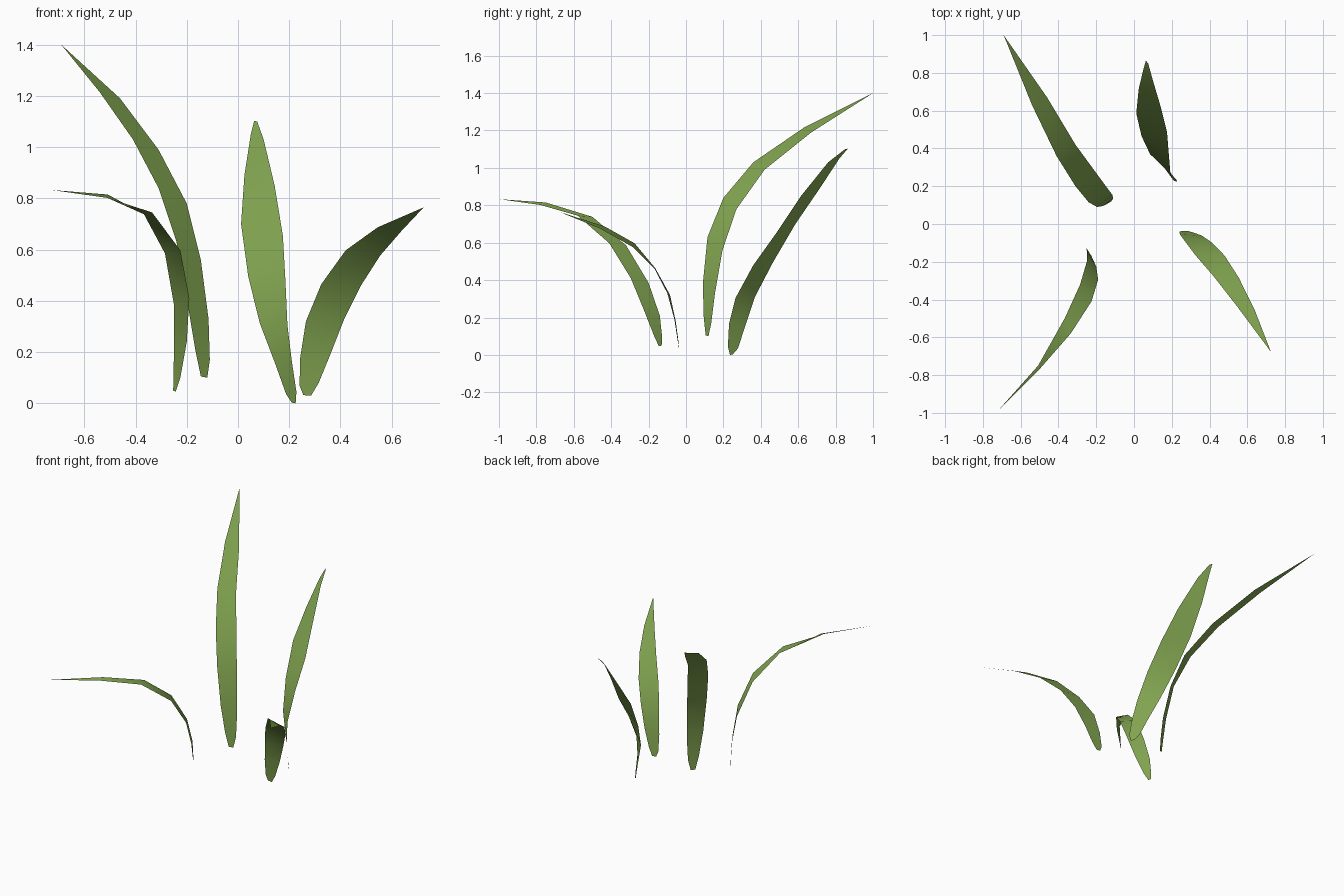
import bpy, bmesh

green = bpy.data.materials.new("leaf_green")
green.diffuse_color = (0.22, 0.37, 0.08, 1)


def blade(name, left, right):
    """Thin ribbon lofted between two edge curves; shared end points become a tip."""
    bm = bmesh.new()
    rungs = [(bm.verts.new(a), bm.verts.new(b)) for a, b in zip(left, right)]
    for (a, b), (c, d) in zip(rungs, rungs[1:]):
        bm.faces.new((a, b, d, c))
    bmesh.ops.remove_doubles(bm, verts=bm.verts, dist=0.001)
    for f in bm.faces:
        f.smooth = True
    mesh = bpy.data.meshes.new(name)
    bm.to_mesh(mesh)
    bm.free()
    mesh.materials.append(green)
    bpy.context.collection.objects.link(bpy.data.objects.new(name, mesh))


# Tall blade arching to the back left
tip = (-.69, 1.0, 1.4)
blade("tall_blade_back_left",
      [(-.145, .105, .105), (-.165, .095, .2), (-.195, .09, .38), (-.24, .115, .63),
       (-.31, .2, .84), (-.41, .36, 1.03), (-.54, .63, 1.215), tip],
      [(-.12, .12, .1), (-.11, .135, .17), (-.115, .155, .33), (-.145, .195, .56),
       (-.2, .27, .78), (-.31, .42, .99), (-.46, .67, 1.19), tip])

# Broad upright blade leaning back
blade("upright_blade_back_right",
      [(.21, .25, .003), (.188, .278, .035), (.147, .315, .15), (.085, .37, .313), (.04, .465, .495),
       (.012, .585, .7), (.025, .715, .89), (.05, .82, 1.05), (.063, .865, 1.103)],
      [(.225, .235, 0), (.228, .224, .045), (.21, .23, .165), (.193, .265, .305), (.185, .36, .48),
       (.175, .485, .655), (.143, .615, .85), (.1, .76, 1.03), (.075, .85, 1.1)])

# Drooping blade to the front left
tip = (-.73, -1.0, .833)
blade("drooping_blade_front_left",
      [(-.253, -.13, .05), (-.252, -.127, .09), (-.25, -.14, .21), (-.25, -.2, .385),
       (-.285, -.32, .585), (-.367, -.5, .738), (-.508, -.75, .815), tip],
      [(-.243, -.145, .046), (-.225, -.17, .1), (-.2, -.225, .24), (-.19, -.295, .41),
       (-.225, -.41, .597), (-.335, -.58, .745), (-.51, -.78, .802), tip])

# Short blade curving to the front right
tip = (.725, -.677, .765)
blade("short_blade_front_right",
      [(.255, -.037, .032), (.24, -.04, .07), (.243, -.055, .18), (.265, -.085, .32),
       (.325, -.165, .465), (.42, -.275, .597), (.545, -.435, .687), tip],
      [(.285, -.037, .03), (.315, -.045, .08), (.36, -.062, .19), (.415, -.1, .33),
       (.48, -.168, .46), (.555, -.285, .577), (.64, -.458, .675), tip])
